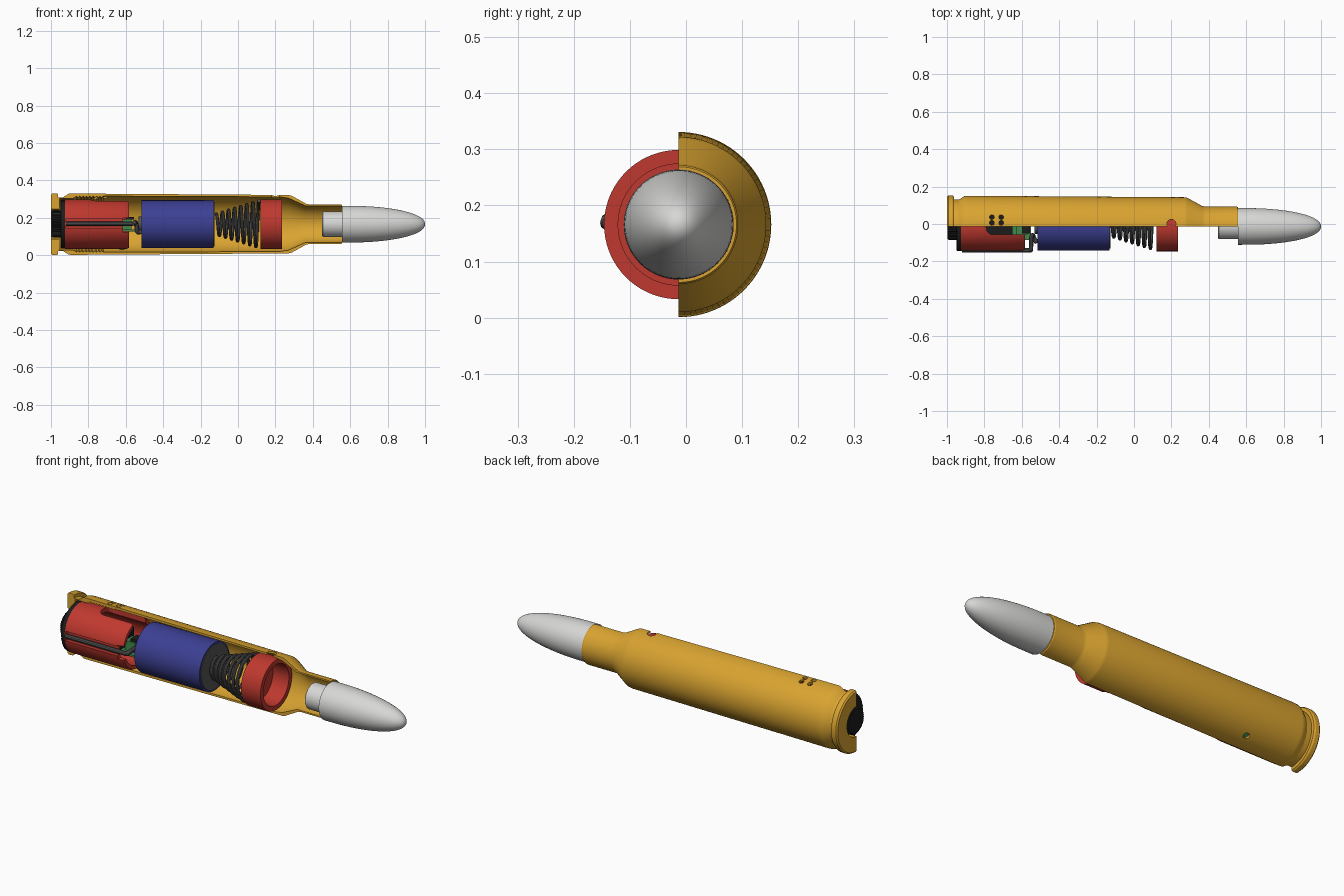
import bpy, bmesh, math
from mathutils import Matrix

if "Cube" in bpy.data.objects:
    bpy.data.objects.remove(bpy.data.objects["Cube"])

AY, AZ = -0.013, 0.166          # long axis of the cartridge


def mat(name, r, g, b):
    m = bpy.data.materials.new(name)
    m.diffuse_color = (r, g, b, 1)
    m.use_nodes = True
    m.node_tree.nodes["Principled BSDF"].inputs["Base Color"].default_value = m.diffuse_color
    return m


BRASS = mat("brass", 0.70, 0.37, 0.03)
RED = mat("red plastic", 0.52, 0.04, 0.028)
BLUE = mat("battery blue", 0.045, 0.05, 0.29)
STEEL = mat("dark steel", 0.09, 0.09, 0.09)
SILVER = mat("silver", 0.68, 0.68, 0.67)
BLACK = mat("black rubber", 0.012, 0.012, 0.012)
GREEN = mat("board green", 0.05, 0.25, 0.07)


def finish(ob, material, smooth=True):
    ob.data.materials.clear()
    ob.data.materials.append(material)
    if smooth:
        bpy.ops.object.select_all(action='DESELECT')
        ob.select_set(True)
        bpy.context.view_layer.objects.active = ob
        bpy.ops.object.shade_smooth_by_angle(angle=math.radians(30))
    return ob


def from_bm(name, bm):
    bmesh.ops.recalc_face_normals(bm, faces=bm.faces)
    me = bpy.data.meshes.new(name)
    bm.to_mesh(me)
    bm.free()
    ob = bpy.data.objects.new(name, me)
    bpy.context.collection.objects.link(ob)
    return ob


def lathe(name, prof, material, half=False, closed=False, n=72, tooth=0):
    """Revolve (x, radius) points about the long axis."""
    bm = bmesh.new()
    cols = n // 2 + 1 if half else n
    rows = []
    for i in range(cols):
        a = 2 * math.pi * i / n
        rows.append([bm.verts.new((x, AY + math.sin(a) * (r - tooth * (i % 2)),
                                   AZ + math.cos(a) * (r - tooth * (i % 2)))) for x, r in prof])
    k = len(prof)
    for i in range(cols - 1 if half else cols):
        p, q = rows[i], rows[(i + 1) % cols]
        for j in range(k if closed else k - 1):
            bm.faces.new((p[j], p[(j + 1) % k], q[(j + 1) % k], q[j]))
    if half:
        bm.faces.new(rows[0])
        bm.faces.new(rows[-1])
    elif not closed:
        bm.faces.new([r[0] for r in rows])
        bm.faces.new([r[-1] for r in rows])
    return finish(from_bm(name, bm), material)


def box(name, x0, x1, y0, y1, z0, z1, material, bevel=0):
    bm = bmesh.new()
    bmesh.ops.create_cube(bm, size=1)
    for v in bm.verts:
        v.co = ((x0 + x1) / 2 + v.co.x * (x1 - x0), (y0 + y1) / 2 + v.co.y * (y1 - y0),
                (z0 + z1) / 2 + v.co.z * (z1 - z0))
    if bevel:   # round the upright edges
        es = [e for e in bm.edges if abs(e.verts[0].co.z - e.verts[1].co.z) > 1e-4]
        bmesh.ops.bevel(bm, geom=es, offset=bevel, segments=6, affect='EDGES', profile=0.5)
    return finish(from_bm(name, bm), material, False)


def radial_pin(name, x, angle, r0, r1, rad, material):
    """Short cylinder pointing outward; angle measured from up toward +y."""
    bm = bmesh.new()
    bmesh.ops.create_cone(bm, cap_ends=True, segments=24, radius1=rad, radius2=rad, depth=r1 - r0)
    m = (Matrix.Translation((x, AY, AZ)) @ Matrix.Rotation(-angle, 4, 'X')
         @ Matrix.Translation((0, 0, (r0 + r1) / 2)))
    bmesh.ops.transform(bm, matrix=m, verts=bm.verts)
    return finish(from_bm(name, bm), material)


def tube(name, pts, rad, material, kind='POLY'):
    cu = bpy.data.curves.new(name, 'CURVE')
    cu.dimensions = '3D'
    cu.bevel_depth = rad
    cu.bevel_resolution = 3
    cu.use_fill_caps = True
    s = cu.splines.new(kind)
    s.points.add(len(pts) - 1)
    for p, c in zip(s.points, pts):
        p.co = (*c, 1)
    if kind == 'NURBS':
        s.use_endpoint_u = True
        s.order_u = 3
        s.resolution_u = 6
    ob = bpy.data.objects.new(name, cu)
    bpy.context.collection.objects.link(ob)
    bpy.ops.object.select_all(action='DESELECT')
    ob.select_set(True)
    bpy.context.view_layer.objects.active = ob
    bpy.ops.object.convert(target='MESH')
    return finish(bpy.context.view_layer.objects.active, material)


def cut(ob, cutters):
    for c in cutters:
        m = ob.modifiers.new("cut", 'BOOLEAN')
        m.operation, m.solver, m.object = 'DIFFERENCE', 'EXACT', c
        bpy.context.view_layer.objects.active = ob
        bpy.ops.object.modifier_apply(modifier=m.name)
        bpy.data.objects.remove(c)


# Half shell with rim, groove, shoulder, neck and inner thread
outer = [(-1, 0.080), (-1, 0.158), (-0.993, 0.165), (-0.97, 0.165), (-0.962, 0.16), (-0.962, 0.144),
         (-0.935, 0.144), (-0.905, 0.163), (-0.89, 0.164), (0.27, 0.156), (0.285, 0.153),
         (0.365, 0.109), (0.38, 0.106), (0.55, 0.106), (0.555, 0.103)]
inner = [(0.555, 0.098), (0.36, 0.098), (0.27, 0.139), (0.22, 0.146), (-0.71, 0.150)]
thread = []
for i in range(9):
    x = -0.72 - i * 0.018
    thread += [(x, 0.150), (x - 0.009, 0.142)]
inner += thread + [(-0.885, 0.138), (-0.955, 0.138), (-0.955, 0.080)]
shell = lathe("case_half_shell", outer + inner, BRASS, half=True, closed=True, n=96)
holes = [radial_pin("hole", x, math.asin((y - AY) / 0.162), 0.10, 0.2, 0.013, BRASS)
         for x in (-0.76, -0.71) for y in (0.006, 0.037)]
holes.append(radial_pin("hole", 0.2, 0.09, 0.10, 0.2, 0.024, BRASS))
holes.append(radial_pin("hole", -0.62, math.radians(150), 0.10, 0.2, 0.016, BRASS))
cut(shell, holes)
finish(shell, BRASS)

# Ribbed push button and end disc
lathe("push_button", [(-0.998, 0.066), (-0.99, 0.072), (-0.945, 0.072)], BLACK, tooth=0.004)
lathe("end_disc", [(-0.95, 0.126), (-0.947, 0.131), (-0.925, 0.131)], BLACK, tooth=0.002)

# Red electronics holder: hollow, with a top window and a wire groove
holder = lathe("electronics_holder", [(-0.925, 0.132), (-0.595, 0.132), (-0.582, 0.126),
                                      (-0.582, 0.108), (-0.88, 0.108), (-0.88, 0.02),
                                      (-0.925, 0.02)], RED, closed=True)
cut(holder, [box("window", -0.79, -0.50, -0.056, 0.050, 0.2, 0.4, RED, 0.035),
             box("groove", -0.92, -0.50, -0.2, AY - 0.111, 0.143, 0.193, RED),
             box("notch", -0.615, -0.50, -0.2, -0.08, 0.125, 0.2, RED)])
finish(holder, RED)

# Circuit board, chips, small lamp under the shell hole
box("circuit_board", -0.87, -0.55, -0.085, 0.065, 0.128, 0.138, GREEN)
box("board_chip", -0.79, -0.65, -0.07, 0.05, 0.138, 0.215, BLACK)
box("board_part", -0.63, -0.57, -0.055, 0.01, 0.138, 0.19, GREEN)
box("board_switch", -0.60, -0.555, -0.05, 0.0, 0.19, 0.205, BLACK)
radial_pin("indicator_lamp", -0.62, math.radians(150), 0.125, 0.152, 0.015, GREEN)

# Contact wire in the groove, hooking over to the battery
tube("contact_wire", [(-0.92, -0.141, 0.168), (-0.60, -0.141, 0.168), (-0.555, -0.141, 0.168),
                      (-0.55, -0.14, 0.178), (-0.55, -0.07, 0.178), (-0.545, -0.06, 0.175),
                      (-0.54, -0.06, 0.13), (-0.535, -0.075, 0.12), (-0.52, -0.10, 0.125)],
     0.012, STEEL, 'NURBS')

# Battery with end plates
lathe("battery_body", [(-0.515, 0.128), (-0.13, 0.128)], BLUE)
lathe("battery_front_plate", [(-0.14, 0.119), (-0.126, 0.119)], STEEL)
lathe("battery_terminal", [(-0.532, 0.04), (-0.51, 0.04)], STEEL, n=32)

# Conical spring
TURNS, STEPS = 7, 36
coil = []
for i in range(TURNS * STEPS + 1):
    t = i / (TURNS * STEPS)
    a = 2 * math.pi * TURNS * t
    r = 0.055 + 0.07 * t
    coil.append((-0.116 + 0.228 * t, AY - math.sin(a) * r, AZ + math.cos(a) * r))
tube("contact_spring", coil, 0.009, STEEL)

# Red spring cup, open toward the bullet
lathe("spring_cup", [(0.12, 0.02), (0.12, 0.133), (0.235, 0.133), (0.235, 0.108),
                     (0.14, 0.108), (0.14, 0.02)], RED, closed=True)

# Bullet: stem and smooth ogive
ogive = [(0.45, 0.064), (0.454, 0.068), (0.555, 0.068), (0.555, 0.098)]
for i in range(1, 25):
    a = math.pi / 2 * i / 24
    ogive.append((0.60 + 0.40 * math.sin(a), max(0.001, 0.098 * math.cos(a) ** 0.92)))
lathe("bullet", ogive, SILVER)
